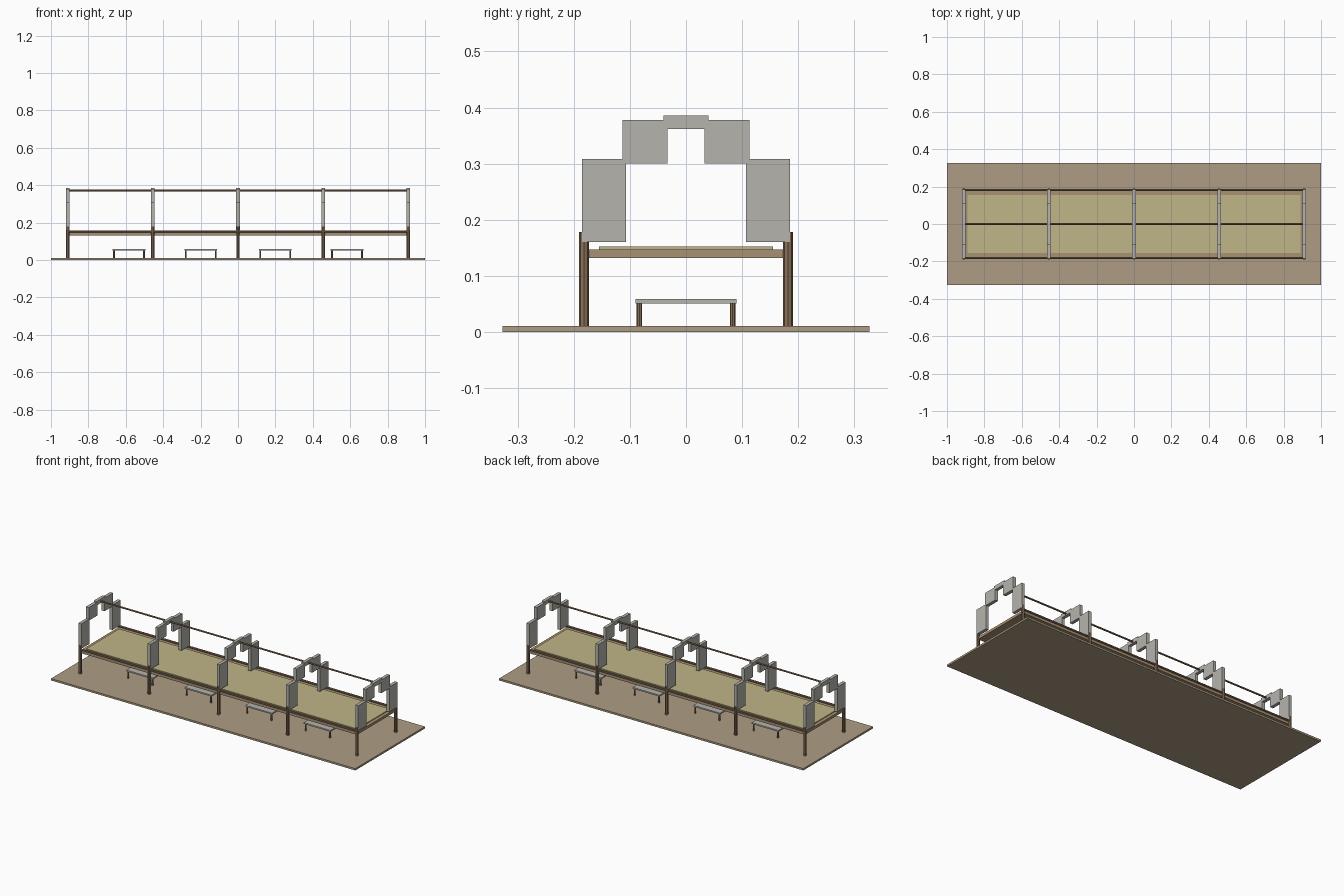
import bpy, bmesh, math
from mathutils import Matrix, Vector

if "Cube" in bpy.data.objects:
    bpy.data.objects.remove(bpy.data.objects["Cube"], do_unlink=True)


def material(name, rgb):
    m = bpy.data.materials.new(name)
    m.use_nodes = True
    m.diffuse_color = (*rgb, 1)
    bsdf = m.node_tree.nodes["Principled BSDF"]
    bsdf.inputs["Base Color"].default_value = (*rgb, 1)
    bsdf.inputs["Roughness"].default_value = 0.8
    return m


SAND = material("sandy ground", (0.42, 0.335, 0.23))
WOOD = material("brown wood", (0.26, 0.165, 0.1))
PALE_WOOD = material("pale wood", (0.39, 0.29, 0.175))
MAT = material("khaki mat", (0.53, 0.46, 0.25))
GREY = material("light grey", (0.46, 0.455, 0.415))


def finish(name, bm, mat):
    bmesh.ops.recalc_face_normals(bm, faces=bm.faces)
    mesh = bpy.data.meshes.new(name)
    bm.to_mesh(mesh)
    bm.free()
    mesh.materials.append(mat)
    obj = bpy.data.objects.new(name, mesh)
    bpy.context.collection.objects.link(obj)
    return obj


def box(name, x, y, z, mat):
    """Box spanning the given (low, high) pairs."""
    bm = bmesh.new()
    spans = (x, y, z)
    centre = Vector([(a + b) / 2 for a, b in spans])
    size = Matrix.Diagonal([b - a for a, b in spans] + [1])
    bmesh.ops.create_cube(bm, size=1, matrix=Matrix.Translation(centre) @ size)
    return finish(name, bm, mat)


def rod(name, start, end, radius, mat):
    """Eight-sided rod between two points."""
    a, b = Vector(start), Vector(end)
    turn = (b - a).to_track_quat("Z", "Y").to_matrix().to_4x4()
    bm = bmesh.new()
    bmesh.ops.create_cone(bm, cap_ends=True, segments=8, radius1=radius, radius2=radius,
                          depth=(b - a).length,
                          matrix=Matrix.Translation((a + b) / 2) @ turn)
    return finish(name, bm, mat)


# Half outline of the stepped arch in (y, z): outer edge up, then inner edge down
OUTER = [(0.185, 0.16), (0.185, 0.308), (0.113, 0.308), (0.113, 0.378), (0.04, 0.378), (0.04, 0.386)]
INNER = [(0.033, 0.362), (0.033, 0.3), (0.107, 0.3), (0.107, 0.16)]


def mirrored(points):
    return [(-y, z) for y, z in reversed(points)]


def arch(name, x, thickness):
    outline = OUTER + mirrored(OUTER) + mirrored(INNER) + INNER
    bm = bmesh.new()
    face = bm.faces.new([bm.verts.new((x - thickness / 2, y, z)) for y, z in outline])
    result = bmesh.ops.extrude_face_region(bm, geom=[face])
    moved = [v for v in result["geom"] if isinstance(v, bmesh.types.BMVert)]
    bmesh.ops.translate(bm, verts=moved, vec=(thickness, 0, 0))
    return finish(name, bm, GREY)


SIDE = 0.182
END = 0.91
GROUND = 0.011

# Ground slab, raised deck and mat
box("ground_slab", (-1, 1), (-0.327, 0.327), (0, GROUND), SAND)
box("deck", (-END, END), (-SIDE, SIDE), (0.132, 0.147), PALE_WOOD)
box("mat", (-0.89, 0.89), (-0.155, 0.155), (0.147, 0.152), MAT)

# Posts and stepped arches in five bays
for i in range(5):
    x = END * (i - 2) / 2
    arch(f"arch_{i + 1}", x, 0.019)
    for side, s in (("front", -1), ("back", 1)):
        rod(f"{side}_post_{i + 1}", (x, s * SIDE, GROUND), (x, s * SIDE, 0.178), 0.009, WOOD)

# Long rails and ridge bar
for side, s in (("front", -1), ("back", 1)):
    rod(f"{side}_rail", (-END, s * SIDE, 0.153), (END, s * SIDE, 0.153), 0.006, WOOD)
rod("ridge_bar", (-END, 0, 0.372), (END, 0, 0.372), 0.005, WOOD)

# Four low benches under the deck
for i, x in enumerate((-0.583, -0.199, 0.199, 0.583)):
    box(f"bench_top_{i + 1}", (x - 0.088, x + 0.088), (-0.09, 0.09), (0.051, 0.059), GREY)
    for sx in (-1, 1):
        for sy in (-1, 1):
            foot = (x + sx * 0.08, sy * 0.083)
            where = ("front" if sy < 0 else "back") + ("_left" if sx > 0 else "_right")
            rod(f"bench_{i + 1}_{where}_leg", (*foot, GROUND), (*foot, 0.051), 0.0048, WOOD)
